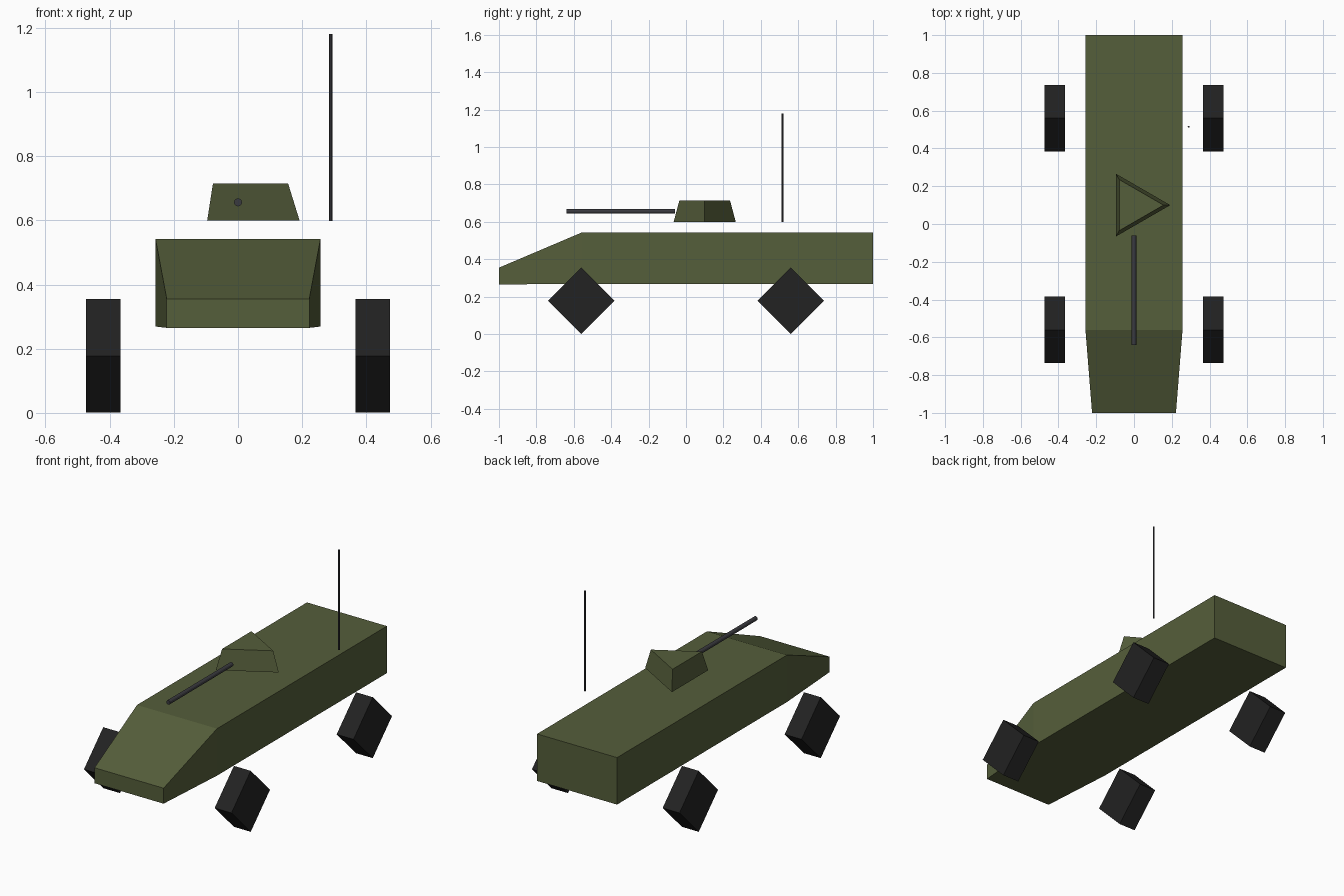
import bpy
import bmesh
from math import cos, sin, pi, radians
from mathutils import Matrix

if "Cube" in bpy.data.objects:
    bpy.data.objects.remove(bpy.data.objects["Cube"], do_unlink=True)


def material(name, rgb):
    mat = bpy.data.materials.new(name)
    mat.use_nodes = True
    colour = (*rgb, 1)
    mat.diffuse_color = colour
    mat.node_tree.nodes["Principled BSDF"].inputs["Base Color"].default_value = colour
    return mat


green = material("olive green", (0.091, 0.112, 0.043))
rubber = material("black rubber", (0.016, 0.016, 0.016))
metal = material("gunmetal", (0.042, 0.042, 0.049))


def finish(bm, name, mat, smooth=False):
    """Turn a bmesh into an object; smooth parts keep their caps sharp and flat."""
    bmesh.ops.recalc_face_normals(bm, faces=bm.faces)
    if smooth:
        caps = [f for f in bm.faces if f.tag]
        for f in bm.faces:
            f.smooth = not f.tag
        for f in caps:
            for e in f.edges:
                e.smooth = False
    mesh = bpy.data.meshes.new(name)
    bm.to_mesh(mesh)
    bm.free()
    mesh.materials.append(mat)
    obj = bpy.data.objects.new(name, mesh)
    bpy.context.collection.objects.link(obj)
    return obj


def tube(name, mat, sides, r_low, r_high, length, centre, turn=Matrix(), start=0):
    """Prism or frustum along z, turned and then moved to its centre."""
    bm = bmesh.new()
    rings = []
    for r, z in ((r_low, -length / 2), (r_high, length / 2)):
        angles = [start + 2 * pi * i / sides for i in range(sides)]
        rings.append([bm.verts.new((r * cos(a), r * sin(a), z)) for a in angles])
    low, high = rings
    for ring in rings:
        bm.faces.new(ring).tag = True
    for i in range(sides):
        j = (i + 1) % sides
        bm.faces.new((low[i], low[j], high[j], high[i]))
    bmesh.ops.transform(bm, matrix=Matrix.Translation(centre) @ turn, verts=bm.verts)
    return finish(bm, name, mat, smooth=True)


# Hull: cross-sections (y, half width, bottom, top) from nose to tail
bm = bmesh.new()
sections = [(-1, 0.222, 0.265, 0.355), (-0.56, 0.257, 0.269, 0.542), (1, 0.257, 0.269, 0.542)]
rings = [[bm.verts.new(p) for p in ((-w, y, lo), (w, y, lo), (w, y, hi), (-w, y, hi))]
         for y, w, lo, hi in sections]
bm.faces.new(rings[0])
bm.faces.new(rings[-1])
for a, b in zip(rings, rings[1:]):
    for i in range(4):
        j = (i + 1) % 4
        bm.faces.new((a[i], a[j], b[j], b[i]))
finish(bm, "hull", green)

# Wheels: four-sided, standing on a corner
across = Matrix.Rotation(radians(90), 4, 'Y')
for side, x in (("left", 0.42), ("right", -0.42)):
    for end, y in (("front", -0.56), ("rear", 0.56)):
        tube(f"{end}_{side}_wheel", rubber, 4, 0.177, 0.177, 0.108, (x, y, 0.178), across)

# Turret: three-sided frustum pointing to the left
tube("turret", green, 3, 0.192, 0.156, 0.116, (0, 0.1, 0.657))

# Gun barrel
along = Matrix.Rotation(radians(90), 4, 'X')
tube("gun_barrel", metal, 12, 0.0125, 0.0125, 0.58, (0, -0.35, 0.656), along)

# Aerial
tube("aerial", metal, 8, 0.005, 0.005, 0.582, (0.289, 0.515, 0.889))
